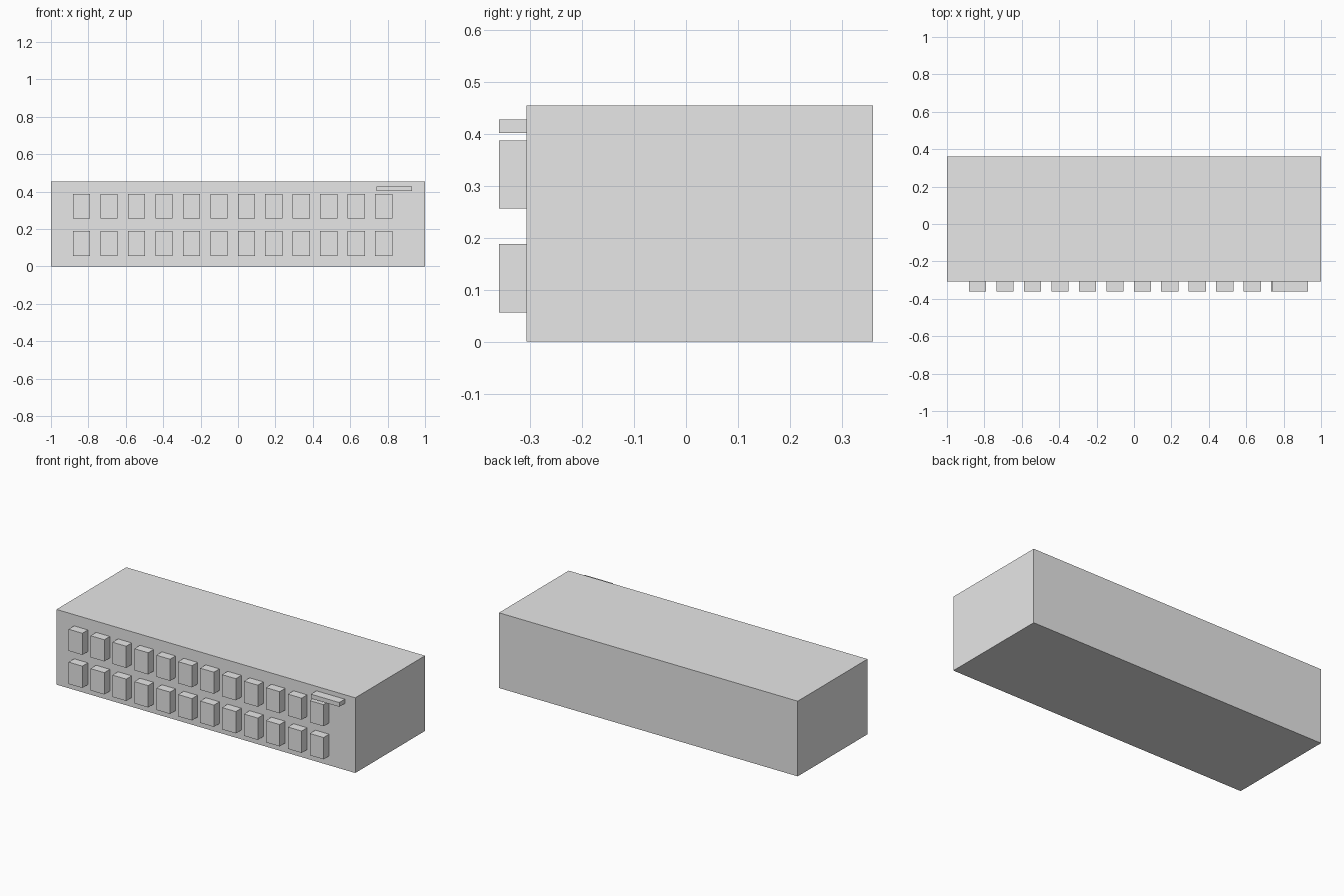
import bpy

cube = bpy.data.objects.get("Cube")
if cube:
    bpy.data.objects.remove(cube, do_unlink=True)

# Single light grey material
grey = bpy.data.materials.new("light_grey")
grey.use_nodes = True
colour = (0.8, 0.8, 0.8, 1)
grey.diffuse_color = colour
grey.node_tree.nodes["Principled BSDF"].inputs["Base Color"].default_value = colour


def box(name, x, y, z):
    """Box spanning the given (min, max) range on each axis."""
    spans = (x, y, z)
    bpy.ops.mesh.primitive_cube_add(size=1, location=[(a + b) / 2 for a, b in spans])
    obj = bpy.context.object
    obj.name = name
    obj.scale = [b - a for a, b in spans]
    bpy.ops.object.transform_apply(location=False, rotation=False, scale=True)
    obj.data.materials.append(grey)
    return obj


FRONT = -0.307
PROUD = (-0.36, FRONT)

# Main casing
box("casing", (-1, 1), (FRONT, 0.36), (0, 0.455))

# Two rows of twelve protruding blocks
COLUMNS, PITCH, WIDTH, START = 12, 0.1468, 0.092, -0.882
for row, z in (("lower", (0.056, 0.188)), ("upper", (0.256, 0.387))):
    for i in range(COLUMNS):
        left = START + i * PITCH
        box(f"{row}_block_{i + 1}", (left, left + WIDTH), PROUD, z)

# Thin bar near the top corner
box("corner_bar", (0.74, 0.93), PROUD, (0.402, 0.428))
